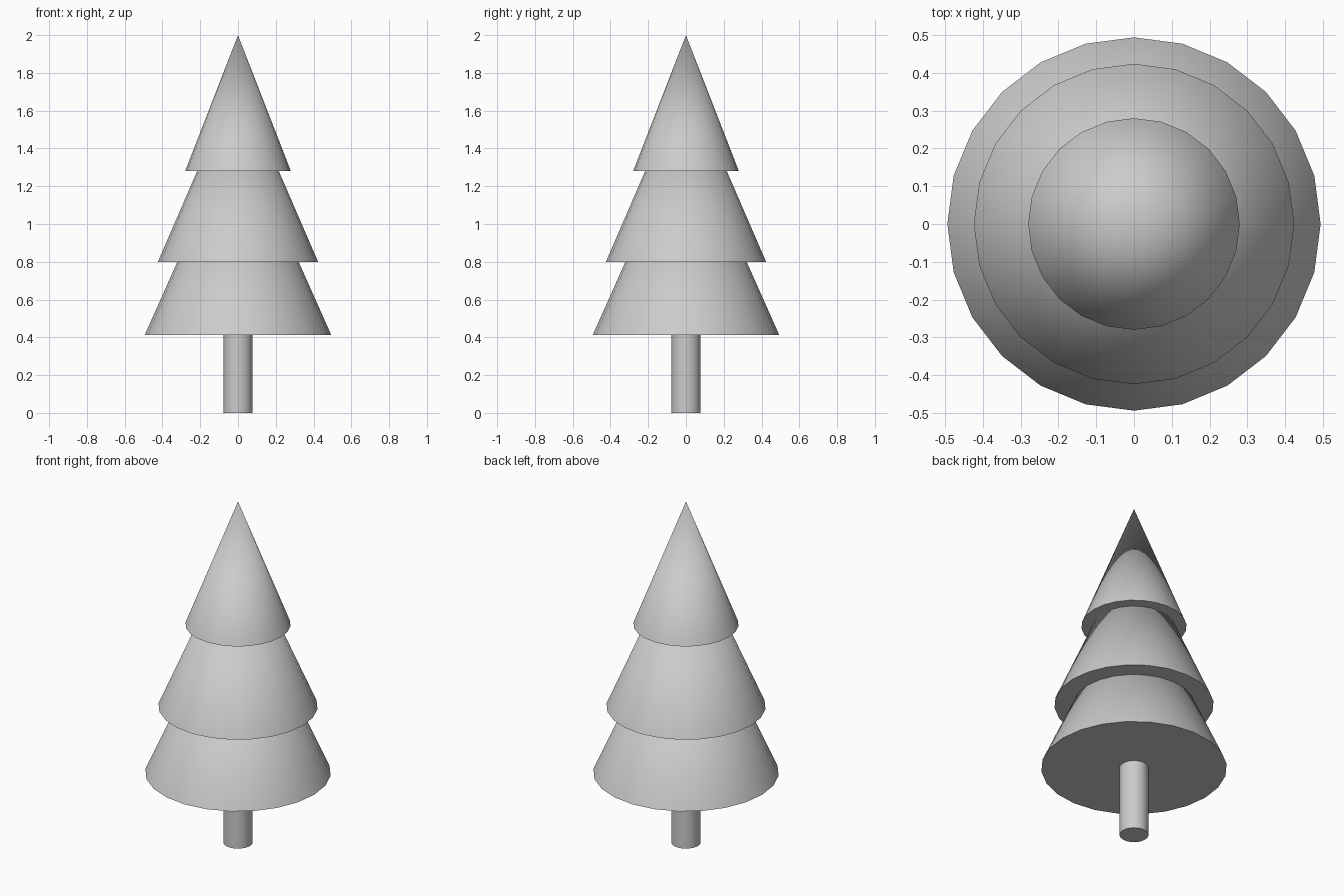
import bpy
import math

cube = bpy.data.objects.get("Cube")
if cube:
    bpy.data.objects.remove(cube, do_unlink=True)

SIDES = 24

# Single plain grey material
grey = bpy.data.materials.new("light_grey")
grey.use_nodes = True
colour = (0.6, 0.6, 0.6, 1.0)
grey.diffuse_color = colour
grey.node_tree.nodes["Principled BSDF"].inputs["Base Color"].default_value = colour


def add_cone(name, bottom, top, radius, top_radius=0.0):
    """Closed upright cone or cylinder between two heights."""
    bpy.ops.mesh.primitive_cone_add(
        vertices=SIDES, radius1=radius, radius2=top_radius,
        depth=top - bottom, location=(0, 0, (bottom + top) / 2))
    obj = bpy.context.object
    obj.name = obj.data.name = name
    obj.data.materials.append(grey)
    bpy.ops.object.shade_smooth_by_angle(angle=math.radians(40))
    return obj


# Trunk
add_cone("trunk", 0.0, 0.42, 0.077, 0.077)

# Foliage tiers, each tip hidden inside the tier above
add_cone("lower_foliage", 0.412, 1.52, 0.494)
add_cone("middle_foliage", 0.80, 1.78, 0.424)
add_cone("top_foliage", 1.28, 2.0, 0.28)
